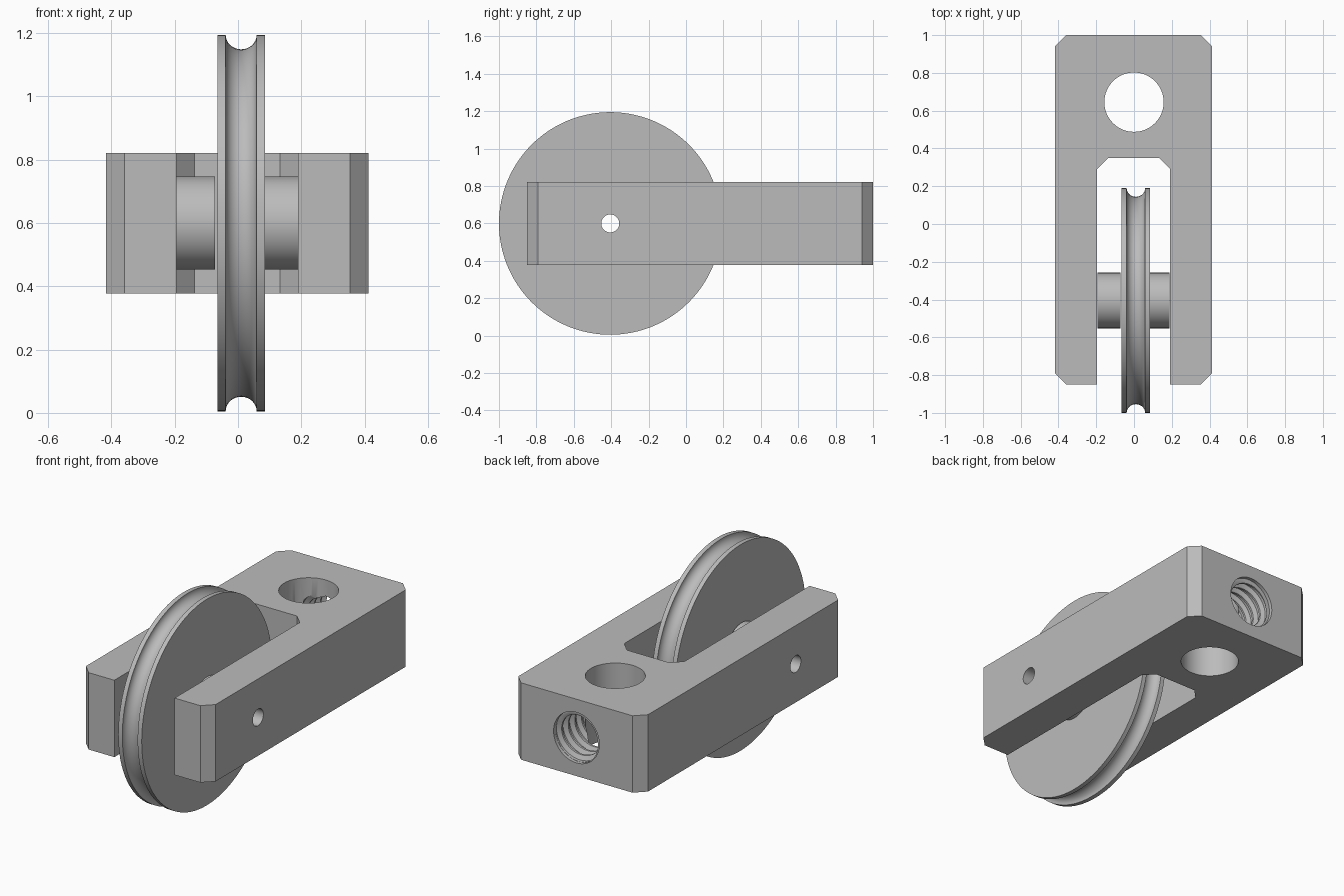
import bpy, bmesh, math
from mathutils import Matrix, Vector

if "Cube" in bpy.data.objects:
    bpy.data.objects.remove(bpy.data.objects["Cube"], do_unlink=True)

AXLE_Y, AXLE_Z = -0.405, 0.6
AXLE_R = 0.048

steel = bpy.data.materials.new("grey_metal")
steel.use_nodes = True
grey = (0.5, 0.5, 0.5, 1)
steel.diffuse_color = grey
steel.node_tree.nodes["Principled BSDF"].inputs["Base Color"].default_value = grey


def finish(bm, name):
    bmesh.ops.recalc_face_normals(bm, faces=bm.faces)
    mesh = bpy.data.meshes.new(name)
    bm.to_mesh(mesh)
    bm.free()
    mesh.materials.append(steel)
    obj = bpy.data.objects.new(name, mesh)
    bpy.context.collection.objects.link(obj)
    return obj


def select(obj):
    bpy.ops.object.select_all(action="DESELECT")
    obj.select_set(True)
    bpy.context.view_layer.objects.active = obj


def smooth(obj):
    select(obj)
    bpy.ops.object.shade_smooth_by_angle(angle=math.radians(28))


def cut(obj, cutter):
    cutter.hide_render = True
    select(obj)
    mod = obj.modifiers.new("cut", "BOOLEAN")
    mod.operation, mod.solver, mod.object = "DIFFERENCE", "EXACT", cutter
    bpy.ops.object.modifier_apply(modifier=mod.name)
    bpy.data.objects.remove(cutter, do_unlink=True)


def cylinder(name, radius, depth, centre, axis):
    bm = bmesh.new()
    turn = Vector((0, 0, 1)).rotation_difference(Vector(axis)).to_matrix().to_4x4()
    bmesh.ops.create_cone(bm, cap_ends=True, segments=64, radius1=radius, radius2=radius,
                          depth=depth, matrix=Matrix.Translation(centre) @ turn)
    return finish(bm, name)


def lathe(name, profile, segments=128):
    """Closed (x, radius) profile spun round the axle."""
    bm = bmesh.new()
    rings = []
    for i in range(segments):
        a = math.tau * i / segments
        rings.append([bm.verts.new((x, AXLE_Y + r * math.cos(a), AXLE_Z + r * math.sin(a)))
                      for x, r in profile])
    n = len(profile)
    for i in range(segments):
        a, b = rings[i], rings[(i + 1) % segments]
        for k in range(n):
            m = (k + 1) % n
            bm.faces.new((a[k], a[m], b[m], b[k]))
    obj = finish(bm, name)
    smooth(obj)
    return obj


def thread_cutter(y0, pitch, turns, major, minor, segments=48):
    """Helical screw solid along y, with a four-point tooth profile."""
    tooth = [(0, major), (0.4, major), (0.6, minor), (0.8, minor)]
    bm = bmesh.new()
    cols = []
    for j in range(segments + 1):
        a = math.tau * j / segments
        col = []
        for k in range(4 * turns + 1):
            step, r = tooth[k % 4]
            y = y0 + pitch * (k // 4 + step + j / segments)
            col.append(bm.verts.new((r * math.cos(a), y, AXLE_Z + r * math.sin(a))))
        cols.append(col)
    for a, b in zip(cols, cols[1:]):
        for k in range(4 * turns):
            bm.faces.new((a[k], a[k + 1], b[k + 1], b[k]))
    # Join the seam, then close both ends with fans
    bmesh.ops.remove_doubles(bm, verts=bm.verts, dist=1e-5)
    ends = [e for e in bm.edges if e.is_boundary]
    middle = y0 + pitch * (turns + 1) / 2
    for low in (True, False):
        loop = [e for e in ends if (e.verts[0].co.y < middle) == low]
        y = y0 + pitch / 2 if low else y0 + pitch * (turns + 0.5)
        hub = bm.verts.new((0, y, AXLE_Z))
        for e in loop:
            bm.faces.new((e.verts[0], e.verts[1], hub))
    return finish(bm, "thread_cutter")


# Forked body: outline with chamfered corners, extruded upwards
L, R, SL, SR, C = -0.417, 0.412, -0.195, 0.19, 0.058
BACK, FRONT, SLOT = 1.0, -0.85, 0.35
outline = [(L + C, FRONT), (SL, FRONT), (SL, SLOT - C), (SL + C, SLOT),
           (SR - C, SLOT), (SR, SLOT - C), (SR, FRONT), (R - C, FRONT),
           (R, FRONT + C), (R, BACK - C), (R - C, BACK),
           (L + C, BACK), (L, BACK - C), (L, FRONT + C)]
bm = bmesh.new()
base = bm.faces.new([bm.verts.new((x, y, 0.378)) for x, y in outline])
top = bmesh.ops.extrude_face_region(bm, geom=[base])["geom"]
bmesh.ops.translate(bm, vec=(0, 0, 0.444), verts=[v for v in top if isinstance(v, bmesh.types.BMVert)])
body = finish(bm, "fork_body")

# Threaded rear hole, vertical hole, axle hole
cut(body, thread_cutter(0.615, 0.06, 7, 0.145, 0.12))
cut(body, cylinder("rear_mouth_cutter", 0.146, 0.04, (0, 1.0, AXLE_Z), (0, 1, 0)))
cut(body, cylinder("vertical_cutter", 0.157, 1, (0, 0.645, AXLE_Z), (0, 0, 1)))
cut(body, cylinder("axle_cutter", AXLE_R, 2, (0, AXLE_Y, AXLE_Z), (1, 0, 0)))
smooth(body)

# Pulley wheel with a rounded rim groove
MID, RIM = 0.01, 0.595
groove = [(MID - 0.049 * math.cos(math.pi * i / 16), RIM - 0.046 * math.sin(math.pi * i / 16))
          for i in range(17)]
lathe("pulley_wheel", [(-0.065, AXLE_R), (-0.065, RIM)] + groove + [(0.085, RIM), (0.085, AXLE_R)])

# Spacer bushings either side of the wheel
for name, x0, x1 in (("right_spacer", -0.194, -0.072), ("left_spacer", 0.086, 0.189)):
    lathe(name, [(x0, AXLE_R), (x0, 0.147), (x1, 0.147), (x1, AXLE_R)], 64)
